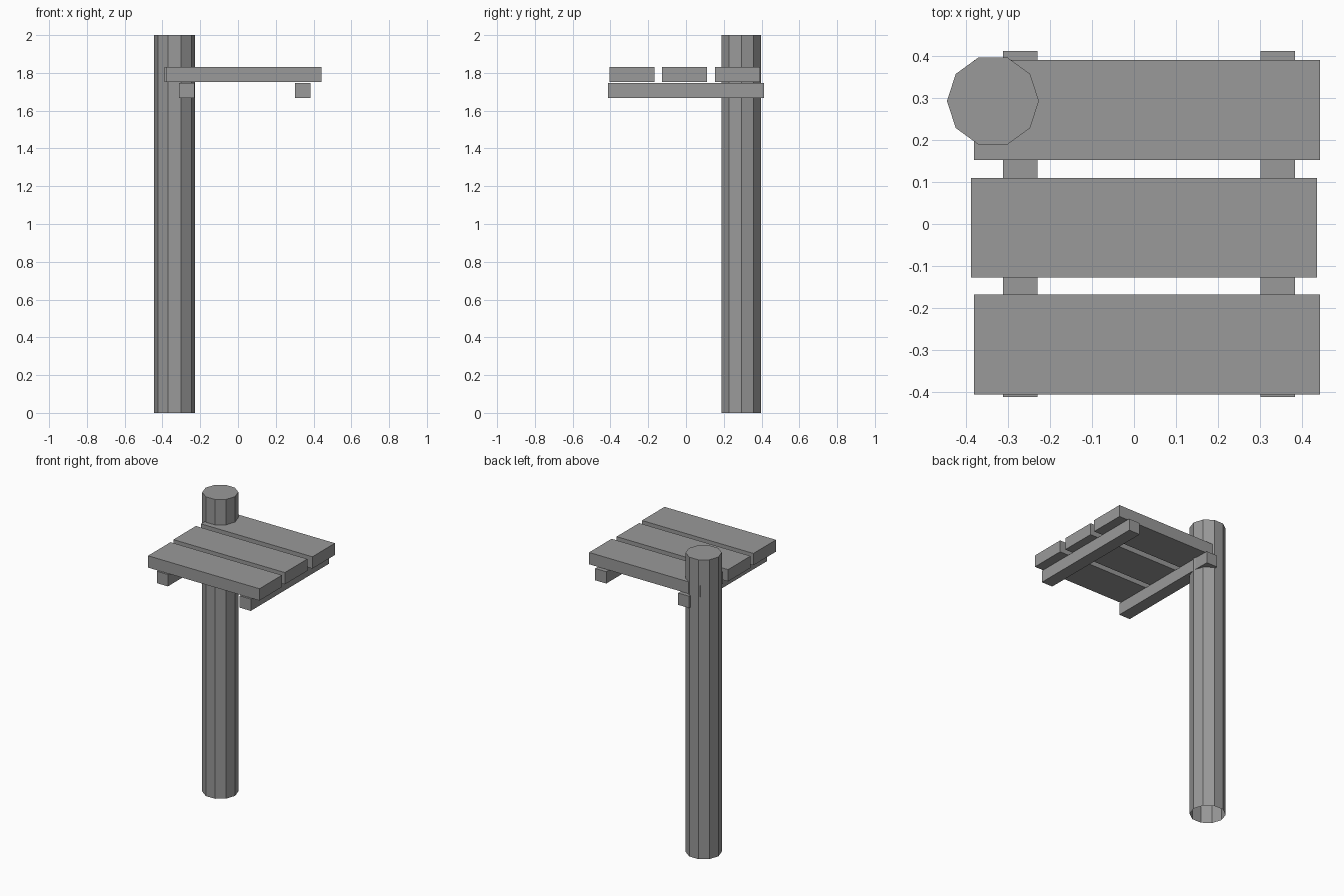
import bpy, bmesh
from math import pi

if "Cube" in bpy.data.objects:
    bpy.data.objects.remove(bpy.data.objects["Cube"])

# Dark grey used for every part
grey = bpy.data.materials.new("dark_grey")
grey.diffuse_color = (0.32, 0.32, 0.32, 1)
grey.use_nodes = True
grey.node_tree.nodes["Principled BSDF"].inputs["Base Color"].default_value = grey.diffuse_color


def add_object(name, bm):
    mesh = bpy.data.meshes.new(name)
    bm.to_mesh(mesh)
    bm.free()
    mesh.materials.append(grey)
    obj = bpy.data.objects.new(name, mesh)
    bpy.context.collection.objects.link(obj)
    return obj


def box(name, x, y, z):
    """Box from (min, max) ranges on each axis."""
    bm = bmesh.new()
    bmesh.ops.create_cube(bm, size=1)
    for v in bm.verts:
        v.co = [r[0] if c < 0 else r[1] for c, r in zip(v.co, (x, y, z))]
    return add_object(name, bm)


# Ten-sided post with corners on the x axis, capped on top, open at the ground
bm = bmesh.new()
bmesh.ops.create_cone(bm, cap_ends=True, segments=10, radius1=0.1095,
                      radius2=0.1095, depth=2)
bottom = [f for f in bm.faces if f.normal.z < -0.9]
bmesh.ops.delete(bm, geom=bottom, context='FACES_ONLY')
post = add_object("post", bm)
post.location = (-0.336, 0.293, 1)
post.rotation_euler.z = pi / 10

# Three platform planks, the middle one slightly shifted
planks = [("front_plank", -0.381, -0.406),
          ("middle_plank", -0.388, -0.128),
          ("back_plank", -0.381, 0.153)]
for name, x, y in planks:
    box(name, (x, x + 0.824), (y, y + 0.238), (1.751, 1.83))

# Two support beams under the planks
for name, x in (("left_beam", -0.312), ("right_beam", 0.301)):
    box(name, (x, x + 0.082), (-0.412, 0.412), (1.668, 1.747))
